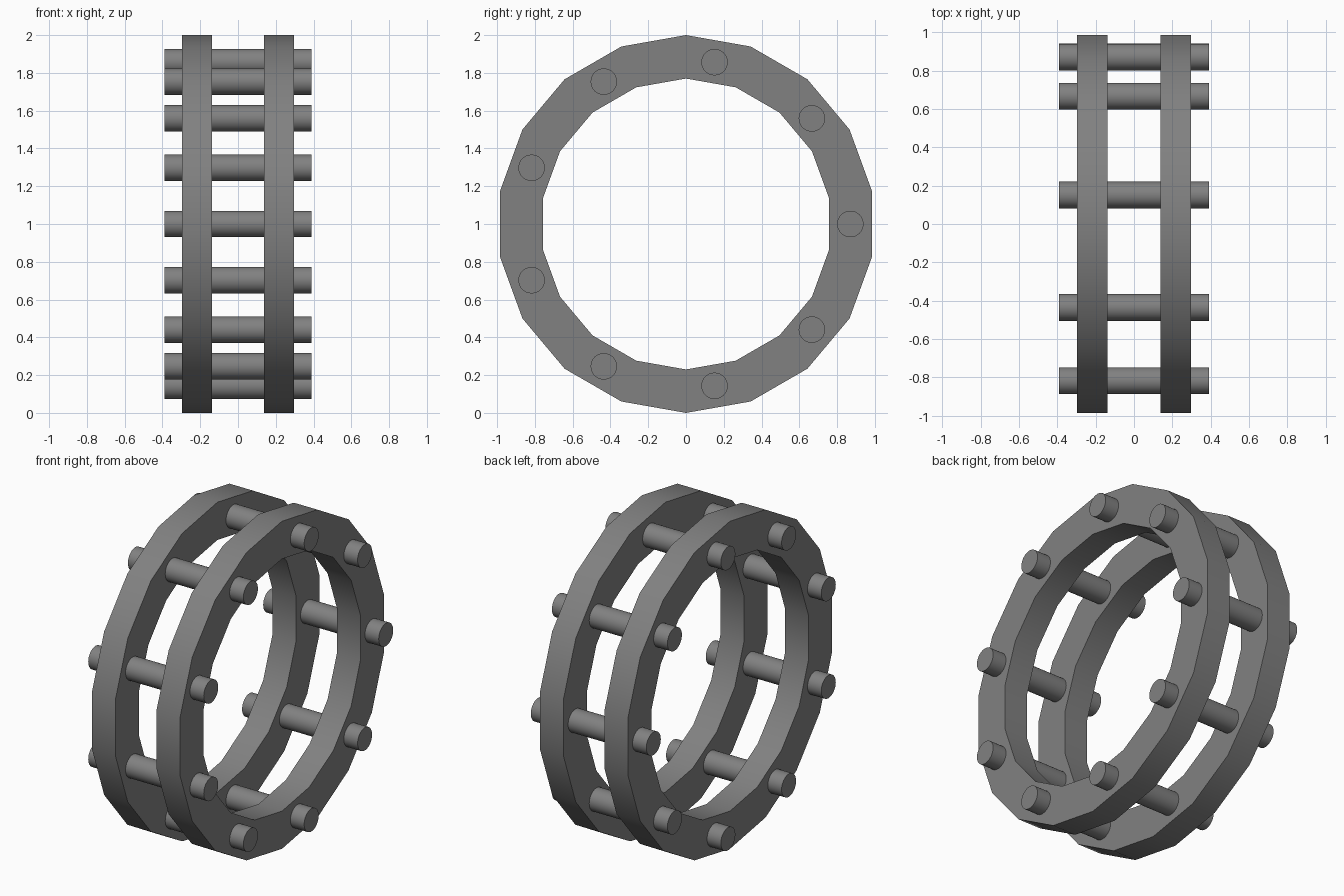
import bpy, bmesh, math

if "Cube" in bpy.data.objects:
    bpy.data.objects.remove(bpy.data.objects["Cube"])

mat = bpy.data.materials.new("dark_grey_metal")
mat.diffuse_color = (0.22, 0.22, 0.22, 1)
mat.use_nodes = True
mat.node_tree.nodes["Principled BSDF"].inputs["Base Color"].default_value = mat.diffuse_color


def finish(name, bm):
    bmesh.ops.recalc_face_normals(bm, faces=bm.faces)
    me = bpy.data.meshes.new(name)
    bm.to_mesh(me)
    bm.free()
    me.materials.append(mat)
    ob = bpy.data.objects.new(name, me)
    bpy.context.collection.objects.link(ob)
    bpy.context.view_layer.objects.active = ob
    bpy.ops.object.select_all(action='DESELECT')
    ob.select_set(True)
    bpy.ops.object.shade_smooth_by_angle(angle=math.radians(30))
    return ob


# Lathe a closed (x, radius) profile around the X axis
def ring(name, x0, x1, r_in, r_out, n=18):
    bm = bmesh.new()
    prof = [(x0, r_in), (x1, r_in), (x1, r_out), (x0, r_out)]
    rows = []
    for i in range(n):
        a = 2 * math.pi * i / n
        rows.append([bm.verts.new((x, r * math.sin(a), 1 + r * math.cos(a)))
                     for x, r in prof])
    for i in range(n):
        p, q = rows[i], rows[(i + 1) % n]
        for k in range(4):
            m = (k + 1) % 4
            bm.faces.new((p[k], p[m], q[m], q[k]))
    return finish(name, bm)


# Capped rod along X
def rod(name, y, z, r, half, n=32):
    bm = bmesh.new()
    ends = [[bm.verts.new((x, y + r * math.cos(2 * math.pi * i / n),
                           z + r * math.sin(2 * math.pi * i / n)))
             for i in range(n)] for x in (-half, half)]
    for e in ends:
        bm.faces.new(e)
    for i in range(n):
        j = (i + 1) % n
        bm.faces.new((ends[0][i], ends[0][j], ends[1][j], ends[1][i]))
    return finish(name, bm)


# Two side rings
ring("left_ring", -0.297, -0.138, 0.77, 1.0)
ring("right_ring", 0.138, 0.297, 0.77, 1.0)

# Nine cross rods joining the rings
for i in range(9):
    a = 2 * math.pi * i / 9
    rod(f"cross_rod_{i + 1}", 0.87 * math.cos(a), 1 + 0.87 * math.sin(a), 0.07, 0.39)
